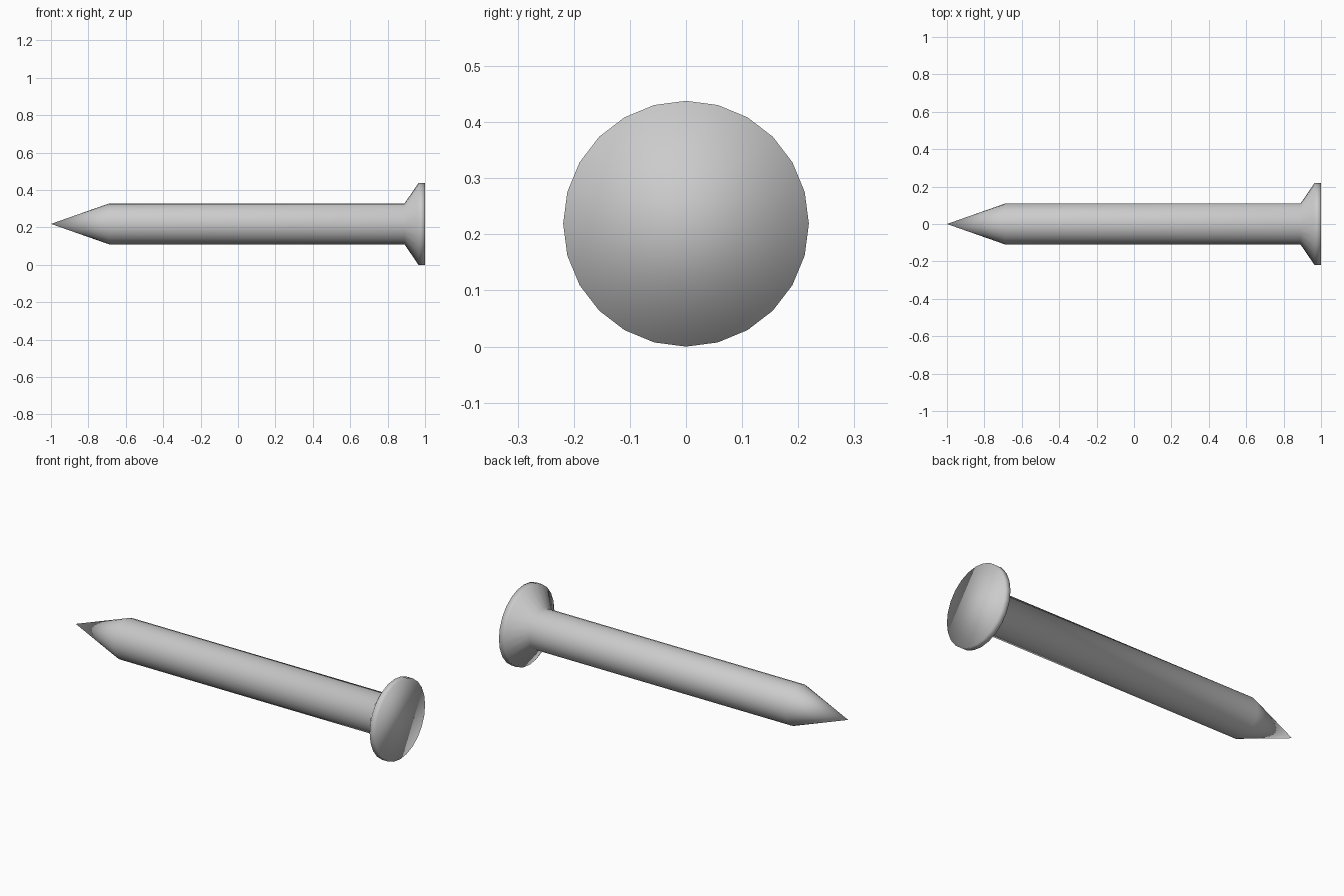
import bpy, bmesh
from math import cos, sin, pi

if "Cube" in bpy.data.objects:
    bpy.data.objects.remove(bpy.data.objects["Cube"])

SIDES = 24
AXIS_Z = 0.219

# Profile along the length, after the point: (x, radius)
PROFILE = [(-0.69, 0.109), (0.89, 0.109), (0.965, 0.219), (1.0, 0.219)]

bm = bmesh.new()


def ring(x, r):
    return [bm.verts.new((x, r * sin(2 * pi * i / SIDES), AXIS_Z + r * cos(2 * pi * i / SIDES)))
            for i in range(SIDES)]


rings = [ring(x, r) for x, r in PROFILE]

# Pointed tip
tip = bm.verts.new((-1.0, 0, AXIS_Z))
for i in range(SIDES):
    bm.faces.new((tip, rings[0][i], rings[0][(i + 1) % SIDES]))

# Shank and flared head
for a, b in zip(rings, rings[1:]):
    for i in range(SIDES):
        j = (i + 1) % SIDES
        bm.faces.new((a[i], b[i], b[j], a[j]))

# Flat end of the head
bm.faces.new(rings[-1])

bmesh.ops.recalc_face_normals(bm, faces=bm.faces)
for f in bm.faces:
    f.smooth = True

mesh = bpy.data.meshes.new("nail")
bm.to_mesh(mesh)
bm.free()
bpy.context.collection.objects.link(bpy.data.objects.new("nail", mesh))
